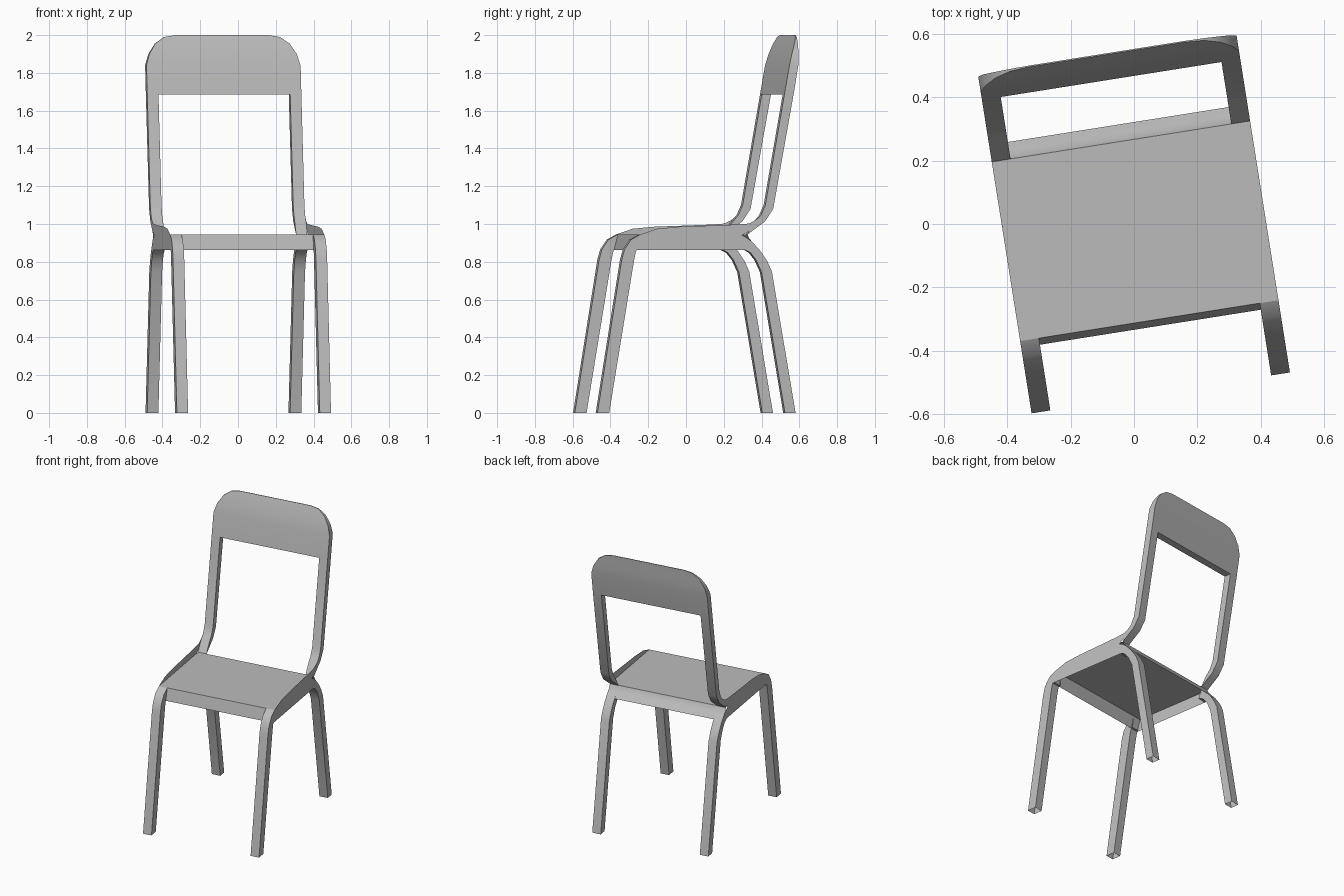
import bpy, bmesh, math
from mathutils import Matrix

if "Cube" in bpy.data.objects:
    bpy.data.objects.remove(bpy.data.objects["Cube"])

TURN = Matrix.Rotation(math.radians(9), 4, 'Z')   # chair is turned on its spot
W, T, SEAT = 0.413, 0.06, 0.945                   # half width, tube width, seat height

grey = bpy.data.materials.new("plain grey")
grey.diffuse_color = (0.5, 0.5, 0.5, 1)
grey.use_nodes = True
grey.node_tree.nodes["Principled BSDF"].inputs["Base Color"].default_value = grey.diffuse_color


def finish(name, bm):
    bm.transform(TURN)
    me = bpy.data.meshes.new(name)
    bm.to_mesh(me)
    bm.free()
    me.materials.append(grey)
    ob = bpy.data.objects.new(name, me)
    bpy.context.collection.objects.link(ob)
    bpy.ops.object.select_all(action='DESELECT')
    ob.select_set(True)
    bpy.context.view_layer.objects.active = ob
    bpy.ops.object.shade_smooth_by_angle(angle=math.radians(35))
    return ob


def loft(name, rings, caps=False):
    """Skin four-cornered rings; legs stay hollow and open."""
    bm = bmesh.new()
    vs = [[bm.verts.new(p) for p in r] for r in rings]
    for a, b in zip(vs, vs[1:]):
        for i in range(4):
            j = (i + 1) % 4
            bm.faces.new((a[i], a[j], b[j], b[i]))
    if caps:
        bm.faces.new(vs[0])
        bm.faces.new(vs[-1])
    bmesh.ops.recalc_face_normals(bm, faces=bm.faces)
    return finish(name, bm)


def tube(name, side, edge_a, edge_b):
    """Rectangular tube between two (y, z) edge paths."""
    o, i = side * W, side * (W - T)
    return loft(name, [[(o, *a), (i, *a), (i, *b), (o, *b)]
                       for a, b in zip(edge_a, edge_b)])


def strip(name, path):
    """Thin sheet across the chair following a (y, z) path."""
    bm = bmesh.new()
    rows = [(bm.verts.new((-W, y, z)), bm.verts.new((W, y, z))) for y, z in path]
    for a, b in zip(rows, rows[1:]):
        bm.faces.new((a[0], a[1], b[1], b[0]))
    return finish(name, bm)


# Seat sheet with front and rear aprons, open underneath
strip("seat", [(-0.309, SEAT), (0.264, SEAT)])
strip("front_apron", [(-0.33, 0.863), (-0.309, SEAT)])
strip("rear_apron", [(0.264, SEAT), (0.272, 0.925), (0.29, 0.905), (0.318, 0.872)])

# Edge paths of legs and back posts
front_out = [(-0.54, 0), (-0.41, 0.81), (-0.395, 0.865), (-0.36, 0.917), (-0.309, SEAT)]
front_in = [(-0.477, 0), (-0.345, 0.80), (-0.336, 0.845), (-0.33, 0.863), (-0.32, 0.865)]
rear_out = [(0.522, 0), (0.395, 0.748), (0.372, 0.80), (0.336, 0.854), (0.29, 0.905), (0.264, 0.925)]
rear_in = [(0.465, 0), (0.34, 0.745), (0.31, 0.81), (0.28, 0.848), (0.25, 0.865), (0.24, 0.865)]
post_front = [(0.264, SEAT), (0.30, 1.005), (0.335, 1.045), (0.36, 1.10), (0.462, 1.685)]
post_back = [(0.266, SEAT), (0.315, 0.982), (0.358, 1.013), (0.402, 1.08), (0.511, 1.685)]

# Side wall outline, rising a little above the seat
wall = [(-0.33, 0.863), (-0.395, 0.865), (-0.36, 0.917), (-0.309, SEAT),
        (-0.22, 0.975), (-0.10, 0.986), (0.05, 0.991), (0.20, 0.997), (0.27, 1.002),
        (0.31, 1.022), (0.335, 1.045), (0.358, 1.013), (0.315, 0.982), (0.272, 0.96),
        (0.235, 0.94), (0.264, 0.925), (0.29, 0.905), (0.336, 0.854),
        (0.28, 0.848), (0.25, 0.863)]

for label, s in (("left", -1), ("right", 1)):
    tube(label + "_front_leg", s, front_out, front_in)
    tube(label + "_rear_leg", s, rear_out, rear_in)
    tube(label + "_back_post", s, post_front, post_back)
    bm = bmesh.new()
    f = bm.faces.new([bm.verts.new((s * W, y, z)) for y, z in wall])
    f.normal_update()
    if f.normal.x * s < 0:
        f.normal_flip()
    bmesh.ops.triangulate(bm, faces=[f])
    finish(label + "_side_wall", bm)

# Back panel with rounded top corners: z, half width, front y, back y
rows = [(1.685, W, 0.462, 0.511), (1.84, W, 0.489, 0.537), (1.90, 0.395, 0.505, 0.541),
        (1.955, 0.36, 0.524, 0.543), (1.99, 0.31, 0.538, 0.545), (2.0, 0.25, 0.542, 0.546)]
loft("back_panel", [[(-w, f, z), (w, f, z), (w, b, z), (-w, b, z)]
                    for z, w, f, b in rows], caps=True)
